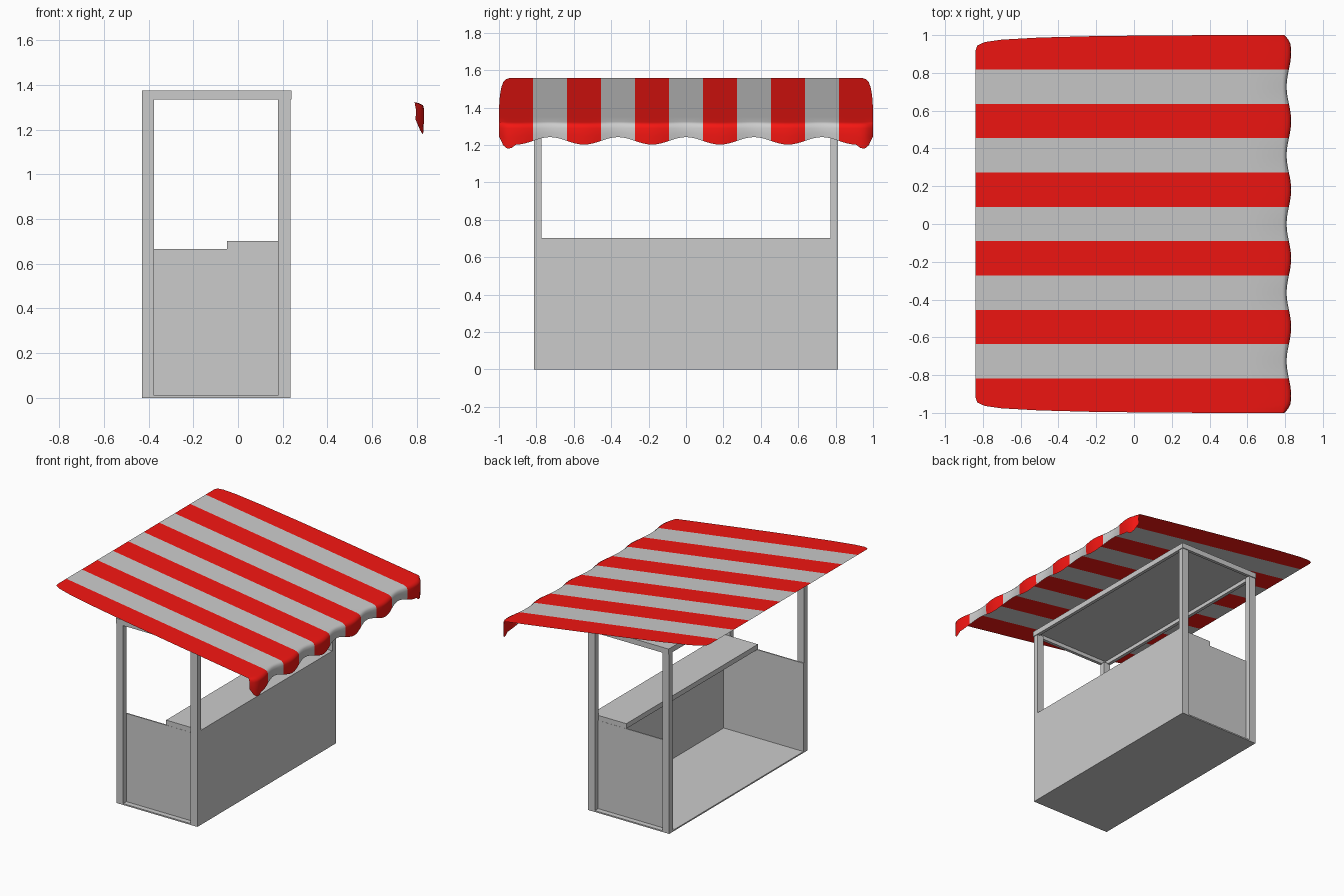
import bpy, bmesh
from math import cos, sin, pi

if "Cube" in bpy.data.objects:
    bpy.data.objects.remove(bpy.data.objects["Cube"])

X0, X1, Y = -0.43, 0.235, 0.812      # stall footprint


def box(name, x, y, z):
    """Box from (min, max) ranges on each axis."""
    bm = bmesh.new()
    bmesh.ops.create_cube(bm, size=1)
    for v in bm.verts:
        v.co = [sum(r) / 2 + c * (r[1] - r[0]) for c, r in zip(v.co, (x, y, z))]
    me = bpy.data.meshes.new(name)
    bm.to_mesh(me)
    bm.free()
    ob = bpy.data.objects.new(name, me)
    bpy.context.collection.objects.link(ob)
    return ob


# Floor, front wall and counter
box("floor", (X0, X1), (-Y, Y), (0, 0.01))
box("front_wall", (X1 - 0.01, X1), (-Y + 0.04, Y - 0.04), (0, 0.667))
box("counter", (-0.05, X1), (-0.772, 0.772), (0.665, 0.702))

# Posts and recessed side walls
for side, s in (("left", -1), ("right", 1)):
    outer = sorted((s * 0.772, s * Y))
    box(side + "_front_post", (X1 - 0.055, X1), outer, (0, 1.34))
    box(side + "_rear_post", (X0, X0 + 0.055), outer, (0, 1.34))
    box(side + "_wall", (X0, X1), sorted((s * 0.764, s * 0.773)), (0, 0.665))
    # Top frame end rails
    box(side + "_top_rail", (X0, X1 + 0.005), sorted((s * 0.795, s * 0.818)), (1.335, 1.375))

# Top frame long rails and ceiling
box("front_top_rail", (X1 - 0.02, X1 + 0.005), (-0.795, 0.795), (1.335, 1.375))
box("rear_top_rail", (X0, X0 + 0.025), (-0.795, 0.795), (1.335, 1.375))
box("ceiling", (X0, X1 + 0.005), (-0.815, 0.815), (1.363, 1.374))

# Striped awning: sloped sheet rows (x, half width), then a scalloped valance
SLOPE = [(-0.838, 0.92), (-0.83, 0.945), (-0.79, 0.963), (-0.7, 0.976),
         (-0.5, 0.987), (-0.2, 0.995), (0.2, 0.999), (0.6, 1.0), (0.785, 1.0)]
STRIPES, SUB = 11, 8
COLS = STRIPES * SUB
INNER = 1 - 2 / STRIPES


def scallop(y):
    """Front x and lower z of the valance at y."""
    a = abs(y)
    edge = 1 - 1 / STRIPES
    if a <= edge:
        c = cos(2 * pi * a * STRIPES / 4)
        return 0.82 - 0.012 * c, 1.222 + 0.02 * c
    t = (a - edge) / (1 - edge)
    return 0.832 - 0.036 * t ** 3, 1.202 - 0.025 * sin(pi * t) + 0.045 * t ** 4


bm = bmesh.new()
rows = []
us = [-1 + 2 * i / COLS for i in range(COLS + 1)]
for x, w in SLOPE:
    row = []
    for u in us:
        a = abs(u)
        if a > INNER:
            a = INNER + (a - INNER) * (w - INNER) / (1 - INNER)
        row.append(bm.verts.new((x, a if u > 0 else -a, 1.437 - 0.145 * x)))
    rows.append(row)
for k in range(5):
    row = []
    for u in us:
        fx, fz = scallop(u)
        x, z = [(0.5 * (0.785 + fx), 1.318), (fx - 0.004, 1.308), (fx, 1.29),
                (fx, 0.5 * (1.29 + fz)), (fx - 0.003, fz)][k]
        row.append(bm.verts.new((x, u, z)))
    rows.append(row)
for a, b in zip(rows, rows[1:]):
    for i in range(COLS):
        f = bm.faces.new((a[i], b[i], b[i + 1], a[i + 1]))
        f.material_index = 1 - (i // SUB) % 2
        f.smooth = True
me = bpy.data.meshes.new("awning")
bm.to_mesh(me)
bm.free()
red = bpy.data.materials.new("red_cloth")
red.diffuse_color = (0.9, 0.008, 0.006, 1)
red.use_nodes = True
red.node_tree.nodes["Principled BSDF"].inputs["Base Color"].default_value = red.diffuse_color
grey = bpy.data.materials.new("grey_cloth")
grey.diffuse_color = (0.8, 0.8, 0.8, 1)
grey.use_nodes = True
grey.node_tree.nodes["Principled BSDF"].inputs["Base Color"].default_value = grey.diffuse_color
me.materials.append(grey)
me.materials.append(red)
bpy.context.collection.objects.link(bpy.data.objects.new("awning", me))
